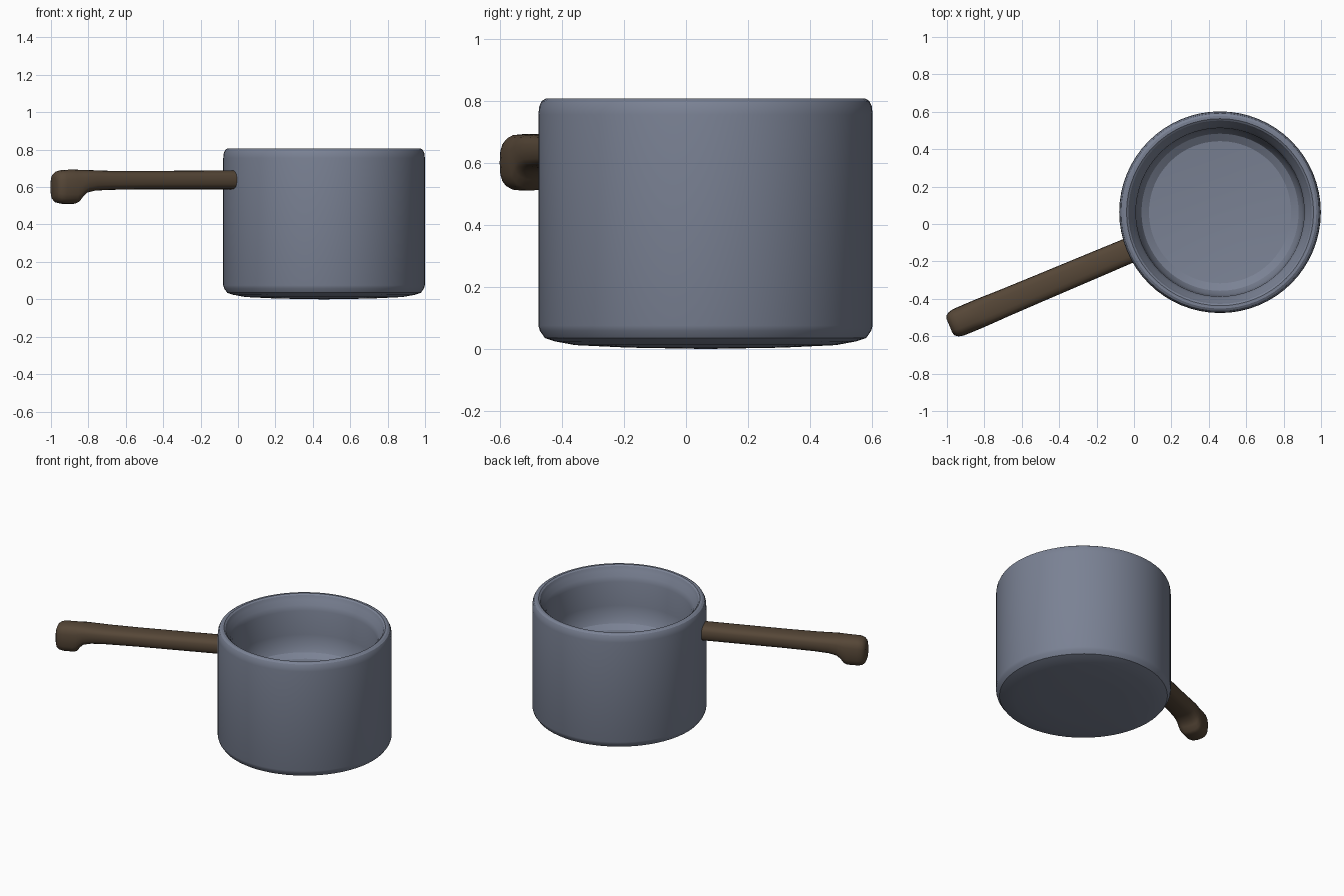
import bpy, bmesh, math
from mathutils import Vector

if "Cube" in bpy.data.objects:
    bpy.data.objects.remove(bpy.data.objects["Cube"])

CX, CY = 0.460, 0.063            # pot centre
ANGLE = math.atan2(-0.388, -0.922)  # handle direction from pot centre


def material(name, rgb):
    m = bpy.data.materials.new(name)
    m.diffuse_color = (*rgb, 1)
    m.use_nodes = True
    m.node_tree.nodes["Principled BSDF"].inputs["Base Color"].default_value = m.diffuse_color
    return m


def finish(bm, name, mat, angle):
    bmesh.ops.recalc_face_normals(bm, faces=bm.faces)
    me = bpy.data.meshes.new(name)
    bm.to_mesh(me)
    bm.free()
    ob = bpy.data.objects.new(name, me)
    bpy.context.collection.objects.link(ob)
    me.materials.append(mat)
    bpy.ops.object.select_all(action='DESELECT')
    ob.select_set(True)
    bpy.context.view_layer.objects.active = ob
    bpy.ops.object.shade_smooth_by_angle(angle=math.radians(angle))
    return ob


def loft(bm, rings):
    """Skin closed rings of points and cap both ends."""
    vs = [[bm.verts.new(p) for p in r] for r in rings]
    n = len(vs[0])
    for a, b in zip(vs, vs[1:]):
        for i in range(n):
            j = (i + 1) % n
            bm.faces.new((a[i], a[j], b[j], b[i]))
    bm.faces.new(vs[0])
    bm.faces.new(vs[-1])


steel = material("blue grey metal", (0.195, 0.222, 0.296))
wood = material("dark brown", (0.092, 0.062, 0.038))

# Pot: turned profile, underside -> outer wall -> rim -> inner wall -> floor
profile = [(0.02, 0.0), (0.25, 0.004), (0.42, 0.012), (0.485, 0.024), (0.518, 0.035),
           (0.534, 0.058), (0.539, 0.075), (0.539, 0.755), (0.536, 0.782),
           (0.528, 0.799), (0.515, 0.807), (0.500, 0.807), (0.490, 0.799),
           (0.480, 0.775), (0.460, 0.745), (0.450, 0.71), (0.447, 0.55),
           (0.440, 0.48), (0.42, 0.44), (0.38, 0.415), (0.20, 0.40), (0.02, 0.398)]
N = 64
bm = bmesh.new()
loft(bm, [[(CX + r * math.cos(2 * math.pi * i / N),
            CY + r * math.sin(2 * math.pi * i / N), z) for i in range(N)]
          for r, z in profile])
finish(bm, "pot", steel, 25)

# Handle: rounded sections (distance, bottom, top, half width) with hooked end
sections = [(0.515, 0.588, 0.690, 0.068), (0.75, 0.588, 0.688, 0.070),
            (1.05, 0.588, 0.686, 0.072), (1.25, 0.585, 0.687, 0.074),
            (1.34, 0.580, 0.690, 0.076), (1.39, 0.568, 0.692, 0.077),
            (1.415, 0.545, 0.692, 0.077), (1.435, 0.518, 0.693, 0.077),
            (1.455, 0.510, 0.693, 0.077), (1.52, 0.510, 0.692, 0.076),
            (1.545, 0.515, 0.685, 0.070), (1.562, 0.529, 0.671, 0.058),
            (1.569, 0.550, 0.650, 0.040)]
d_axis = Vector((math.cos(ANGLE), math.sin(ANGLE), 0))
s_axis = Vector((-d_axis.y, d_axis.x, 0))
M = 20


def power(v):
    return math.copysign(abs(v) ** 0.68, v)


rings = []
for d, z0, z1, w in sections:
    ring = []
    for i in range(M):
        t = 2 * math.pi * i / M
        p = Vector((CX, CY, (z0 + z1) / 2)) + d_axis * d + s_axis * w * power(math.cos(t))
        p.z += (z1 - z0) / 2 * power(math.sin(t))
        ring.append(p)
    rings.append(ring)
bm = bmesh.new()
loft(bm, rings)
finish(bm, "handle", wood, 50)
